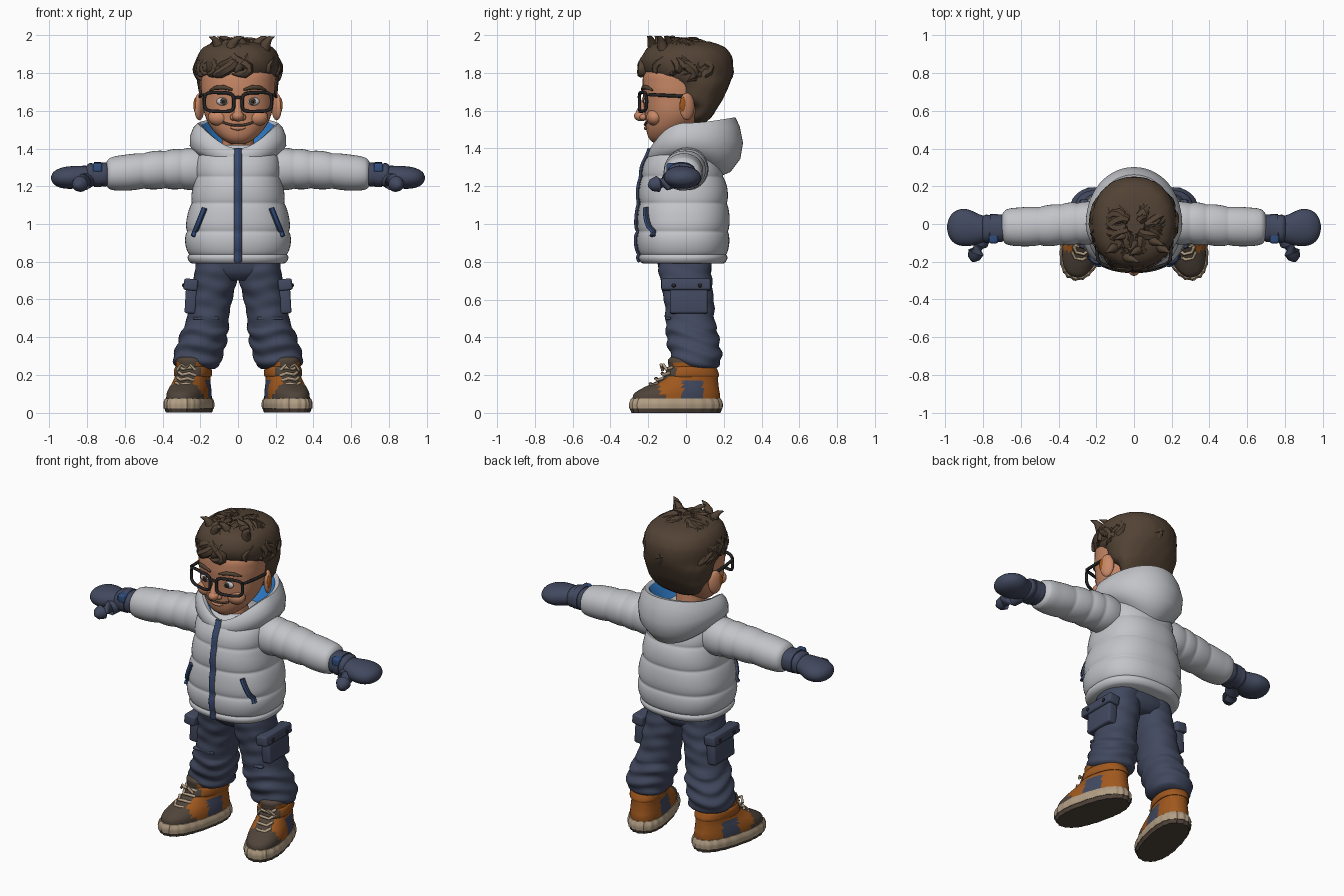
import bpy, bmesh, math, random
from mathutils import Vector, Matrix
from math import sin, cos, pi, radians

if "Cube" in bpy.data.objects:
    bpy.data.objects.remove(bpy.data.objects["Cube"])
random.seed(4)

def material(name, *rgb):
    m = bpy.data.materials.new(name)
    m.diffuse_color = [(c / 255 / 12.92 if c < 11 else ((c / 255 + .055) / 1.055) ** 2.4) for c in rgb] + [1]
    m.use_nodes = True
    m.node_tree.nodes["Principled BSDF"].inputs["Base Color"].default_value = m.diffuse_color
    return m
SKIN = material("skin", 200, 136, 102)
HAIR = material("hair_brown", 82, 66, 52)
SHELL = material("jacket_grey", 194, 196, 201)
LINING = material("lining_blue", 45, 120, 195)
ZIP = material("zip_blue", 48, 76, 125)
NAVY = material("navy", 66, 73, 95)
LEATHER = material("boot_orange", 160, 88, 30)
TOE = material("boot_dark_brown", 80, 68, 58)
SOLE = material("sole_beige", 178, 158, 132)
BLACK = material("frame_black", 38, 36, 38)

def interp(keys, t):
    """Smooth interpolation of rows (t, values...)"""
    k = max(0, min(len(keys) - 2, sum(r[0] <= t for r in keys) - 1))
    a, b = keys[k], keys[k + 1]
    p, q = keys[max(k - 1, 0)], keys[min(k + 2, len(keys) - 1)]
    h = b[0] - a[0]
    u = max(0, min(1, (t - a[0]) / h))
    out = []
    for i in range(1, len(a)):
        m0, m1 = (b[i] - p[i]) / (b[0] - p[0]) * h, (q[i] - a[i]) / (q[0] - a[0]) * h
        out.append((2*u**3 - 3*u*u + 1) * a[i] + (u**3 - 2*u*u + u) * m0 + (3*u*u - 2*u**3) * b[i] + (u**3 - u*u) * m1)
    return out

def finish(name, bm, mats, rule=None, mirror=False, matrix=None):
    bmesh.ops.recalc_face_normals(bm, faces=bm.faces)
    if rule:
        for f in bm.faces:
            f.material_index = rule(f.calc_center_median())
    if matrix:
        bm.transform(matrix)
    me = bpy.data.meshes.new(name)
    bm.to_mesh(me)
    bm.free()
    me.shade_smooth()
    me.set_sharp_from_angle(angle=radians(50))
    for m in (mats if isinstance(mats, list) else [mats]):
        me.materials.append(m)
    ob = bpy.data.objects.new(name, me)
    bpy.context.collection.objects.link(ob)
    if mirror:
        ob.modifiers.new("mirror", 'MIRROR').use_mirror_merge = False
    return ob

def skin_rings(name, rings, mats, loop=False, caps=True, **kw):
    bm = bmesh.new()
    vs = [[bm.verts.new(p) for p in r] for r in rings]
    n = len(vs[0])
    for i in range(len(vs) if loop else len(vs) - 1):
        a, b = vs[i], vs[(i + 1) % len(vs)]
        for j in range(n):
            bm.faces.new((a[j], a[(j + 1) % n], b[(j + 1) % n], b[j]))
    if caps and not loop:
        bm.faces.new(vs[0])
        bm.faces.new(vs[-1])
    return finish(name, bm, mats, **kw)

def power(c, p):
    return math.copysign(abs(c) ** (2 / p), c)

def loft(name, keys, mats, steps=24, n=40, p=2, axis='z', bump=None, **kw):
    """Superellipse sections; key = (t, centre u, centre v, radius u, radius v)"""
    rings = []
    for i in range(steps + 1):
        t = keys[0][0] + (keys[-1][0] - keys[0][0]) * i / steps
        cu, cv, ru, rv = interp(keys, t)
        ring = []
        for j in range(n):
            a = 2 * pi * j / n
            s = bump(t, a) if bump else 1
            u, v = cu + ru * s * power(cos(a), p), cv + rv * s * power(sin(a), p)
            ring.append((u, v, t) if axis == 'z' else (t, u, v))
        rings.append(ring)
    return skin_rings(name, rings, mats, **kw)

def tube(name, pts, radii, mats, n=8, loop=False, flat=1, **kw):
    pts = [Vector(p) for p in pts]
    rings = []
    for i, p in enumerate(pts):
        a, b = (pts[i - 1], pts[(i + 1) % len(pts)]) if loop else (pts[max(i - 1, 0)], pts[min(i + 1, len(pts) - 1)])
        d = (b - a).normalized()
        up = Vector((0, 1, 0)) if abs(d.y) < .9 else Vector((0, 0, 1))
        s = d.cross(up).normalized()
        w = s.cross(d)
        r = radii[i] if isinstance(radii, (list, tuple)) else radii
        rings.append([p + r * (s * cos(2*pi*j/n) + w * flat * sin(2*pi*j/n)) for j in range(n)])
    return skin_rings(name, rings, mats, loop=loop, **kw)

def ball(name, c, r, mats, rot=0, **kw):
    bm = bmesh.new()
    bmesh.ops.create_uvsphere(bm, u_segments=24, v_segments=14, radius=1)
    bm.transform(Matrix.Translation(c) @ Matrix.Rotation(rot, 4, 'Z') @ Matrix.Diagonal((*r, 1)))
    return finish(name, bm, mats, **kw)

def box(name, c, size, mats, tilt=0, bevel=.012, **kw):
    bm = bmesh.new()
    bmesh.ops.create_cube(bm, size=1)
    bm.transform(Matrix.Diagonal((*size, 1)))
    bmesh.ops.bevel(bm, geom=bm.edges[:], offset=bevel, segments=3, affect='EDGES', profile=.5)
    bm.transform(Matrix.Translation(c) @ Matrix.Rotation(tilt, 4, 'Y'))
    return finish(name, bm, mats, **kw)

def puff(seams, amp):
    def f(t, a):
        for lo, hi in zip(seams, seams[1:]):
            if lo <= t <= hi:
                return 1 - amp * (1 - max(0, sin(pi * (t - lo) / (hi - lo))) ** .5)
        return 1 - amp
    return f

def front_y(keys, x, z, p=2, bump=None):
    cx, cy, rx, ry = interp(keys, z)
    s = bump(z, 0) if bump else 1
    return cy - ry * s * max(0, 1 - abs(x / (rx * s)) ** p) ** (1 / p)

# Head, neck, ears, nose
head = [(1.425, 0, -.12, .04, .045), (1.45, 0, -.115, .085, .08), (1.5, 0, -.095, .135, .115), (1.55, 0, -.07, .165, .145),
        (1.6, 0, -.06, .182, .16), (1.66, 0, -.05, .19, .175), (1.74, 0, -.04, .198, .19), (1.82, 0, -.02, .19, .19), (1.88, 0, 0, .1, .1)]
loft("head", head, SKIN, p=2.2)
loft("neck", [(1.34, 0, -.04, .1, .1), (1.42, 0, -.045, .085, .085), (1.52, 0, -.05, .085, .08)], SKIN, 6)
ball("ear", (.205, .005, 1.622), (.022, .043, .072), SKIN, rot=.45, mirror=True)
ball("ear_hollow", (.222, -.012, 1.63), (.012, .022, .042), LEATHER, rot=.45, mirror=True)
ball("nose", (0, -.238, 1.572), (.032, .037, .028), SKIN)
tube("nose_bridge", [(0, -.21, 1.68), (0, -.228, 1.63), (0, -.245, 1.58)], [.014, .018, .024], SKIN)
ball("nostril_wing", (.026, -.226, 1.566), (.017, .02, .017), SKIN, mirror=True)
ball("cheek", (.1, -.165, 1.565), (.06, .045, .045), SKIN, mirror=True)

# Eyes, brows, smile
ball("eye_white", (.078, -.208, 1.65), (.036, .015, .022), SHELL, mirror=True)
ball("iris", (.076, -.221, 1.65), (.017, .006, .018), HAIR, mirror=True)
ball("pupil", (.076, -.226, 1.65), (.008, .004, .009), BLACK, mirror=True)
tube("eyebrow", [(x, front_y(head, x, z, 2.2) - .004, z) for x, z in ((.03, 1.712), (.075, 1.725), (.12, 1.722), (.15, 1.708))],
     [.006, .012, .011, .004], HAIR, mirror=True)
smile = [(x / 100, 1.523 + 2.6 * (x / 100) ** 2) for x in range(-8, 9, 2)]
tube("smile", [(x, front_y(head, x, z, 2.2) - (.003 if abs(x) < .03 else .008), z) for x, z in smile], .006, TOE)
tube("lower_lip", [(x, front_y(head, x, 1.508, 2.2), 1.508 + x * x * 3) for x in (-.04, -.02, 0, .02, .04)], [.004, .011, .012, .011, .004], SKIN)

# Glasses
rim = []
for j in range(32):
    a = 2 * pi * j / 32
    x = .1 + .078 * power(cos(a), 4)
    rim.append((x, -.247 + 1.2 * x * x, 1.647 + .05 * power(sin(a), 4) + .03 * (x - .1)))
tube("glasses_rim", rim, .009, BLACK, loop=True, mirror=True)
tube("glasses_bridge", [(-.025, -.246, 1.667), (0, -.25, 1.673), (.025, -.246, 1.667)], .008, BLACK)
tube("glasses_temple", [(.172, -.212, 1.685), (.192, -.19, 1.685), (.2, -.1, 1.68), (.203, .01, 1.675)], .009, BLACK, mirror=True)

# Hair: main volume and overlapping curls
def hair_key(z, front, back, rx):
    return (z, 0, (front + back) / 2, rx, (back - front) / 2)
hair = [hair_key(*k) for k in ((1.53, .03, .09, .08), (1.56, .02, .13, .14), (1.62, .02, .17, .18), (1.66, -.06, .195, .2), (1.74, -.1, .23, .214),
        (1.785, -.2, .245, .217), (1.84, -.235, .25, .222), (1.89, -.23, .24, .215), (1.94, -.195, .2, .18), (1.965, -.14, .13, .12))]
loft("hair_volume", hair, HAIR, 30, 48, 2.2, bump=lambda t, a: 1 + .008 * sin(17 * a + 3 * sin(t * 20)))
for i in range(85):
    az = random.uniform(-1.9, 1.9) if i < 65 else random.uniform(1.9, 4.4)
    back = cos(az) < -.3
    el0 = random.uniform(.55, 1.45)
    ph, wig, lift = random.uniform(0, 6), random.uniform(.15, .4), random.uniform(-.02, .05)
    pts, rad = [], []
    for k in range(9):
        t = k / 8
        el = max(el0 - .75 * t, .08 if cos(az) > .3 else -.15)
        b = az + wig * sin(4 * t + ph)
        s = (.93 if back else .985) + .035 * sin(pi * t) + (0 if back else lift * t * t)
        pts.append((.212 * s * cos(el) * sin(b), -.237 * s * cos(el) * cos(b), 1.78 + .193 * s * sin(el)))
        rad.append(.004 + .027 * sin(pi * min(1, .2 + .8 * t)) ** .7 if t < 1 else .002)
    tube("hair_curl", pts, rad, HAIR, 7)
for x, y, dx in ((-.1, -.12, -.03), (-.04, -.17, .04), (.03, -.13, -.03), (.09, -.08, .04), (-.02, -.05, -.05), (.14, -.12, .03)):
    tube("hair_tip", [(x, y, 1.92), (x + dx * .3, y - .01, 1.96), (x + dx, y - .02, 1.985), (x + dx * 1.8, y - .035, 1.993)], [.03, .026, .014, .002], HAIR)

# Quilted jacket
jacket = [(.79, 0, -.015, .258, .225), (.83, 0, -.015, .27, .237), (.95, 0, -.015, .283, .247), (1.05, 0, -.013, .268, .243),
          (1.2, 0, -.015, .24, .232), (1.3, 0, -.02, .23, .21), (1.37, 0, -.02, .21, .175), (1.42, 0, -.02, .16, .13)]
quilt = puff([.79, .838, .96, 1.11, 1.25, 1.42], .055)
loft("jacket_body", jacket, SHELL, 90, 56, 2.4, bump=quilt)
sleeve = [(.15, .005, 1.29, .1, .1), (.25, .005, 1.292, .115, .113), (.35, 0, 1.29, .113, .106), (.48, -.01, 1.283, .108, .1),
          (.6, -.015, 1.272, .103, .095), (.68, -.015, 1.267, .094, .086), (.7, -.015, 1.265, .07, .065)]
loft("sleeve", sleeve, SHELL, 60, 36, 2.1, 'x', puff([.13, .3, .385, .5, .7], .08), mirror=True)

# Hood: profiles at back, side and front blended round the neck
profiles = {"back": ((.15, 1.24), (.235, 1.275), (.288, 1.345), (.302, 1.43), (.285, 1.515), (.262, 1.565), (.235, 1.56), (.205, 1.49), (.09, 1.4)),
            "side": ((.16, 1.35), (.225, 1.37), (.256, 1.415), (.255, 1.465), (.238, 1.51), (.215, 1.535), (.193, 1.525), (.168, 1.46), (.09, 1.39)),
            "front": ((.14, 1.29), (.185, 1.305), (.203, 1.335), (.203, 1.365), (.195, 1.39), (.183, 1.4), (.17, 1.395), (.145, 1.37), (.09, 1.35))}
hood = []
for i in range(9):
    ring = []
    for j in range(64):
        a = 2 * pi * j / 64
        w, end = cos(a) ** 2, profiles["back" if cos(a) > 0 else "front"][i]
        r, z = [s * (1 - w) + e * w for s, e in zip(profiles["side"][i], end)]
        ring.append((r * sin(a), r * cos(a), z))
    hood.append(ring)
hood_ob = skin_rings("hood", hood, [SHELL, LINING], caps=False)
for poly in hood_ob.data.polygons:
    poly.material_index = int(poly.index >= 6 * 64)

# Zip and slanted pocket zips follow the jacket front
def on_jacket(x, z):
    return (x, front_y(jacket, x, z, 2.4, quilt) - .003, z)
zs = [.8 + .02 * i for i in range(28)]
tube("zip_band", [on_jacket(0, z) for z in zs] + [(0, -.205, 1.36), (0, -.19, 1.4)], .02, NAVY, flat=.5)
tube("zip_teeth", [(0, on_jacket(0, z)[1] - .007, z) for z in zs] + [(0, -.212, 1.36), (0, -.197, 1.4)], .009, ZIP, flat=.7)
slant = [(.175 + .06 * t / 6, 1.085 - .15 * t / 6) for t in range(7)]
tube("pocket_zip", [on_jacket(x, z) for x, z in slant], .017, NAVY, flat=.7, mirror=True)
tube("pocket_zip_inset", [Vector(on_jacket(x, z)) + Vector((.003, -.01, 0)) for x, z in slant], .01, ZIP, mirror=True)

# Mittens
loft("mitten_cuff", [(.685, -.022, 1.263, .06, .055), (.7, -.022, 1.263, .073, .064), (.75, -.025, 1.262, .07, .058), (.79, -.025, 1.26, .074, .062), (.805, -.025, 1.258, .06, .05)],
     NAVY, 14, 28, 2.4, 'x', mirror=True)
loft("mitten_hand", [(.77, -.025, 1.258, .06, .05), (.82, -.027, 1.253, .078, .056), (.88, -.02, 1.247, .097, .06), (.93, -.018, 1.245, .094, .055),
     (.965, -.018, 1.244, .073, .042), (.985, -.018, 1.245, .04, .024), (.992, -.018, 1.245, .008, .006)], NAVY, 28, 28, 2.1, 'x', mirror=True)
tube("mitten_thumb", [(.79, -.05, 1.235), (.82, -.105, 1.222), (.838, -.15, 1.212), (.85, -.183, 1.206), (.855, -.2, 1.203)], [.04, .045, .043, .032, .008], NAVY, 16, mirror=True)
loft("mitten_strap", [(.725, -.024, 1.262, .077, .066), (.765, -.025, 1.262, .077, .066)], NAVY, 2, 28, 2.4, 'x', mirror=True)
box("mitten_buckle", (.745, -.068, 1.298), (.05, .07, .05), ZIP, mirror=True)

# Trousers with folds, cargo pockets
leg = [(.23, .215, .055, .085, .09), (.25, .215, .055, .118, .122), (.3, .212, .052, .13, .135), (.4, .183, .035, .126, .138), (.5, .16, .022, .112, .13),
       (.6, .143, .015, .112, .132), (.7, .122, 0, .116, .137), (.82, .11, -.01, .108, .14)]
def folds(z, a):
    amp = .045 if z < .45 else .018
    return 1 + amp * sin(z * 80 + 2 * sin(2 * a) + a) + .015 * sin(z * 50 + 3 * a)
loft("trouser_leg", leg, NAVY, 70, 44, 2.2, bump=folds, mirror=True)
loft("trouser_hips", [(.7, 0, 0, .1, .1), (.74, 0, -.003, .2, .135), (.82, 0, -.01, .215, .145)], NAVY, 8, 40, 2.4)
box("cargo_pocket", (.25, .015, .595), (.06, .2, .14), NAVY, tilt=-.06, mirror=True)
box("cargo_flap", (.25, .0, .678), (.075, .26, .062), NAVY, tilt=-.12, mirror=True)
for y in (-.065, .075):
    ball("flap_button", (.29, y, .675), (.006, .011, .011), BLACK, mirror=True)
box("knee_seam", (.17, -.095, .5), (.14, .03, .015), NAVY, bevel=.006, mirror=True)

# Boots, built straight then turned outward
turn = Matrix.Translation((.247, 0, 0)) @ Matrix.Rotation(radians(14), 4, 'Z')
both = dict(mirror=True, matrix=turn)
lugs = lambda t, a: 1 + .012 * (1 if sin(22 * a) > 0 else -1)
loft("boot_tread", [(.0, 0, -.055, .103, .238), (.028, 0, -.055, .113, .248)], TOE, 3, 88, 2.4, bump=lugs, **both)
loft("boot_midsole", [(.022, 0, -.055, .114, .249), (.05, 0, -.055, .116, .25), (.075, 0, -.055, .108, .24)], SOLE, 6, 88, 2.4, bump=lugs, **both)
def boot_colour(c):
    if c.y < -.165 + (.04 if c.z < .1 else 0) or (c.z > .13 and c.y < -.03 and abs(c.x) < .045) or c.z > .265:
        return 1
    return 2 if abs(c.x) > .06 and -.04 < c.y < .07 and .08 < c.z < .175 else 0
loft("boot_upper", [(.05, 0, -.055, .105, .235), (.1, 0, -.05, .104, .232), (.13, 0, -.03, .099, .207), (.165, 0, .005, .09, .168), (.2, 0, .03, .086, .14),
     (.24, 0, .032, .085, .125), (.28, 0, .03, .084, .125), (.295, 0, .03, .07, .11)], [LEATHER, TOE, NAVY], 36, 64, 2.3, rule=boot_colour, **both)
loft("boot_ankle_strap", [(.19, 0, .033, .09, .142), (.2, 0, .033, .095, .145), (.235, 0, .033, .093, .132), (.245, 0, .033, .085, .125)],
     [LEATHER, TOE], 8, 40, 2.3, rule=lambda c: int(c.y < -.07), **both)
for i, (y, z) in enumerate(((-.19, .15), (-.16, .178), (-.125, .205), (-.11, .235))):
    tube("boot_lace", [(-.045, y + .03, z - .008), (-.02, y, z + .004), (.02, y, z - .004), (.045, y + .03, z + .008)], .009, SOLE, **both)
tube("boot_lace_bow", [(-.05, -.115, .225), (-.025, -.13, .255), (0, -.12, .24), (.025, -.13, .255), (.05, -.115, .225)], .008, SOLE, **both)
